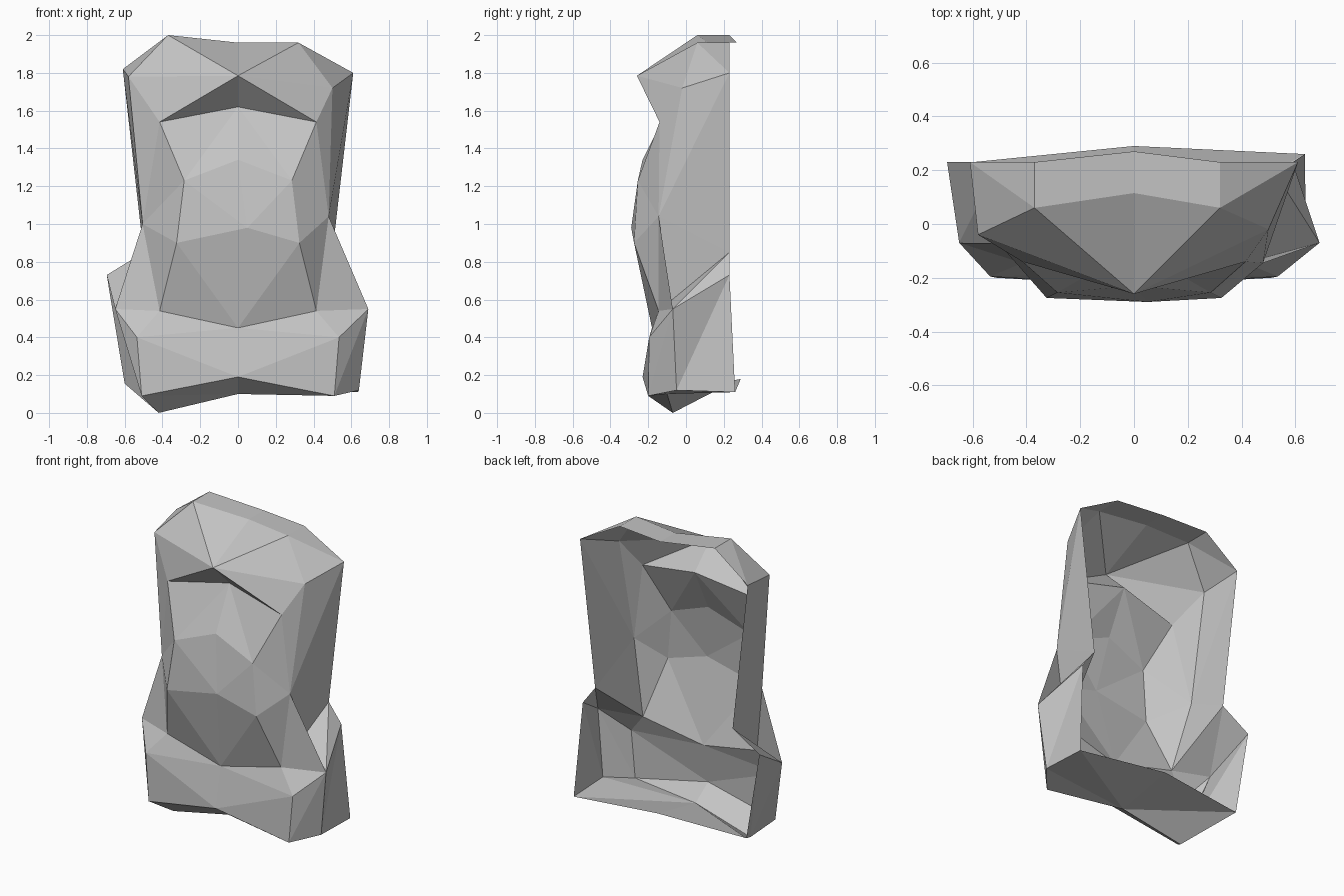
import bpy
import bmesh
from mathutils import Vector

cube = bpy.data.objects.get("Cube")
if cube:
    bpy.data.objects.remove(cube)

grey = bpy.data.materials.new("stone_grey")
grey.use_nodes = True
tone = (0.55, 0.55, 0.55, 1)
grey.diffuse_color = tone
shader = next(n for n in grey.node_tree.nodes if n.type == "BSDF_PRINCIPLED")
shader.inputs["Base Color"].default_value = tone
shader.inputs["Roughness"].default_value = 0.9


def both(x, y, z):
    """The same landmark on the two sides."""
    return (x, y, z), (-x, y, z)


# Landmarks on the centre line
centre = {
    "peak": (0, .115, 1.96),
    "peak_back": (0, .27, 1.96),
    "brow": (0, -.26, 1.785),
    "throat": (0, -.09, 1.62),
    "sternum": (0, -.23, 1.34),
    "navel": (.05, -.29, .98),
    "lap": (0, -.18, .45),
    "front": (0, -.23, .19),
    "under": (0, -.10, .10),
    "back": (0, .29, .18),
}

# Landmarks on the left and right side; the shape is slightly lopsided
sides = {
    "crown": ((.32, .06, 1.96), (-.37, .06, 2)),
    "crown_back": ((.32, .23, 1.96), (-.37, .23, 2)),
    "temple": ((.50, -.02, 1.72), (-.58, -.04, 1.78)),
    "rim": ((.61, .23, 1.80), (-.61, .23, 1.82)),
    "neck": both(.415, -.14, 1.54),
    "chest": both(.285, -.255, 1.23),
    "belly": both(.325, -.275, .90),
    "waist": both(.415, -.145, .54),
    "elbow": ((.48, -.145, 1.04), (-.505, -.07, 1)),
    "panel_low": both(.50, .23, .85),
    "hip": ((.69, -.07, .55), (-.65, -.07, .55)),
    "hip_back": ((.59, .23, .73), (-.695, .23, .73)),
    "thigh": both(.535, -.195, .40),
    "toe": both(.51, -.20, .09),
    "heel": ((.64, -.05, .12), (-.42, -.07, 0)),
    "base_back": ((.635, .26, .11), (-.60, .23, .155)),
}

# Facets of each part, listed for one side, with a height to face away from
parts = {
    "hood": (1.9, """brow crown peak
        peak crown crown_back
        peak crown_back peak_back
        crown temple rim
        crown rim crown_back
        brow temple crown
        brow neck temple
        brow throat neck"""),
    "torso_front": (1, """throat neck chest
        throat chest sternum
        sternum chest navel
        chest belly navel
        belly waist lap
        belly lap navel"""),
    "flanks": (1, """neck temple elbow
        neck elbow chest
        chest elbow belly
        belly elbow waist"""),
    "side_panels": (1, """temple rim elbow
        rim panel_low elbow
        elbow panel_low waist"""),
    "hips": (.4, """elbow hip waist
        panel_low hip_back hip
        panel_low hip waist
        waist hip thigh
        waist thigh lap
        lap thigh front
        thigh toe front
        hip thigh toe
        hip toe heel
        hip heel hip_back
        hip_back heel base_back"""),
    "base": (.5, """front toe under
        toe heel under
        heel base_back under
        under base_back back"""),
}


def build(name, height, facets):
    """Make one open faceted shell with its two sides joined on the centre line."""
    bm = bmesh.new()
    made = {}

    def vert(label, side):
        key = (label, 0 if label in centre else side)
        if key not in made:
            co = centre[label] if label in centre else sides[label][side]
            made[key] = bm.verts.new(co)
        return made[key]

    for side in range(2):
        for line in facets.splitlines():
            bm.faces.new([vert(label, side) for label in line.split()])
    core = Vector((0, .3, height))
    for face in bm.faces:
        face.normal_update()
        if face.normal.dot(face.calc_center_median() - core) < 0:
            face.normal_flip()
    mesh = bpy.data.meshes.new(name)
    bm.to_mesh(mesh)
    bm.free()
    mesh.materials.append(grey)
    bpy.context.scene.collection.objects.link(bpy.data.objects.new(name, mesh))


for part, (height, facets) in parts.items():
    build(part, height, facets)
